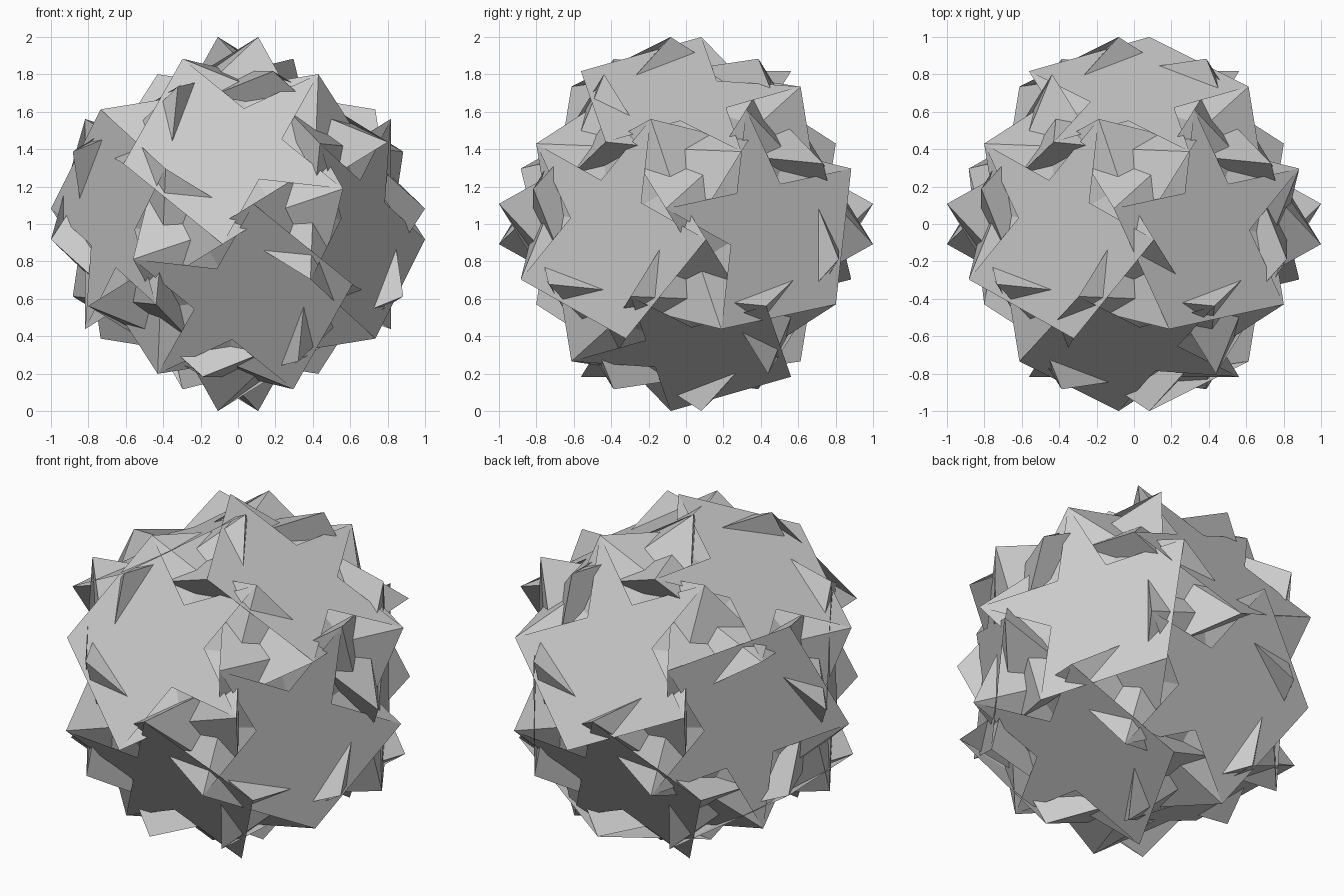
import bpy, bmesh, math
from mathutils import Matrix, Vector

if "Cube" in bpy.data.objects:
    bpy.data.objects.remove(bpy.data.objects["Cube"])

PHI = (1 + 5 ** 0.5) / 2


def rot(axis, deg):
    return Matrix.Rotation(math.radians(deg), 3, Vector(axis))


# Axes of the faces and edge that meet at the seed corner
PENTA = (PHI, -1, 0)
STAR = (0, PHI, 1)
TWO = (-0.5 / PHI, 0.5, PHI / 2)
R_PENTA, R_STAR, R_TWO = rot(PENTA, 72), rot(STAR, 144), rot(TWO, 180)


# Refine the seed corner until its three kinds of edge are equally long
def error(p):
    a, b, c = ((p - m @ p).length for m in (R_PENTA, R_STAR, R_TWO))
    return (a - b) ** 2 + (b - c) ** 2 + (c - a) ** 2


seed = Vector((0.294, 0.384, 0.88)).normalized()
step = 0.01
while step > 1e-6:
    tries = [(seed + Vector(d) * step).normalized() for d in
             ((1, 0, 0), (-1, 0, 0), (0, 1, 0), (0, -1, 0), (0, 0, 1), (0, 0, -1))]
    best = min(tries, key=error)
    if error(best) < error(seed):
        seed = best
    else:
        step /= 2

# Icosahedral rotation group, grown from two generators
group = [Matrix.Identity(3)]
for m in group:
    for g in (rot(STAR, 72), rot((1, 1, 1), 120)):
        n = g @ m
        if all(max(abs(n[i][j] - k[i][j]) for i in range(3) for j in range(3)) > 0.01
               for k in group):
            group.append(n)

seed /= max((m @ seed).z for m in group)
corners = [m @ seed for m in group]


def index(p):
    return min(range(len(corners)), key=lambda i: (corners[i] - p).length)


def orbit(face):
    """All distinct copies of a face as tuples of corner indices."""
    found = {}
    for m in group:
        ids = tuple(index(m @ p) for p in face)
        found.setdefault(frozenset(ids), ids)
    return list(found.values())


grey = bpy.data.materials.new("plain_grey")
grey.diffuse_color = (0.6, 0.6, 0.6, 1)
grey.use_nodes = True
grey.node_tree.nodes["Principled BSDF"].inputs["Base Color"].default_value = grey.diffuse_color


def build(name, faces):
    bm = bmesh.new()
    verts = [bm.verts.new(p) for p in corners]
    for ids in faces:
        pts = [corners[i] for i in ids]
        if (pts[1] - pts[0]).cross(pts[2] - pts[0]).dot(sum(pts, Vector())) < 0:
            ids = ids[::-1]
        bm.faces.new([verts[i] for i in ids])
    me = bpy.data.meshes.new(name)
    bm.to_mesh(me)
    bm.free()
    me.materials.append(grey)
    ob = bpy.data.objects.new(name, me)
    ob.location.z = 1
    bpy.context.collection.objects.link(ob)


# Snub triangles
build("triangles", orbit([seed, R_PENTA @ seed, R_TWO @ seed]))

# Inner pentagons
build("pentagons", orbit([rot(PENTA, 72 * i) @ seed for i in range(5)]))

# Star faces, each fanned from one tip
tips = [index(Vector(p)) for p in
        ((0.185, -0.565, 0.81), (0.08, 1, -0.107), (-0.61, -0.738, 0.3))]
fans = []
for ids in orbit([rot(STAR, 144 * i) @ seed for i in range(5)]):
    k = next((ids.index(t) for t in tips if t in ids), 0)
    s = ids[k:] + ids[:k]
    fans += [(s[0], s[i], s[i + 1]) for i in (1, 2, 3)]
build("star_faces", fans)
